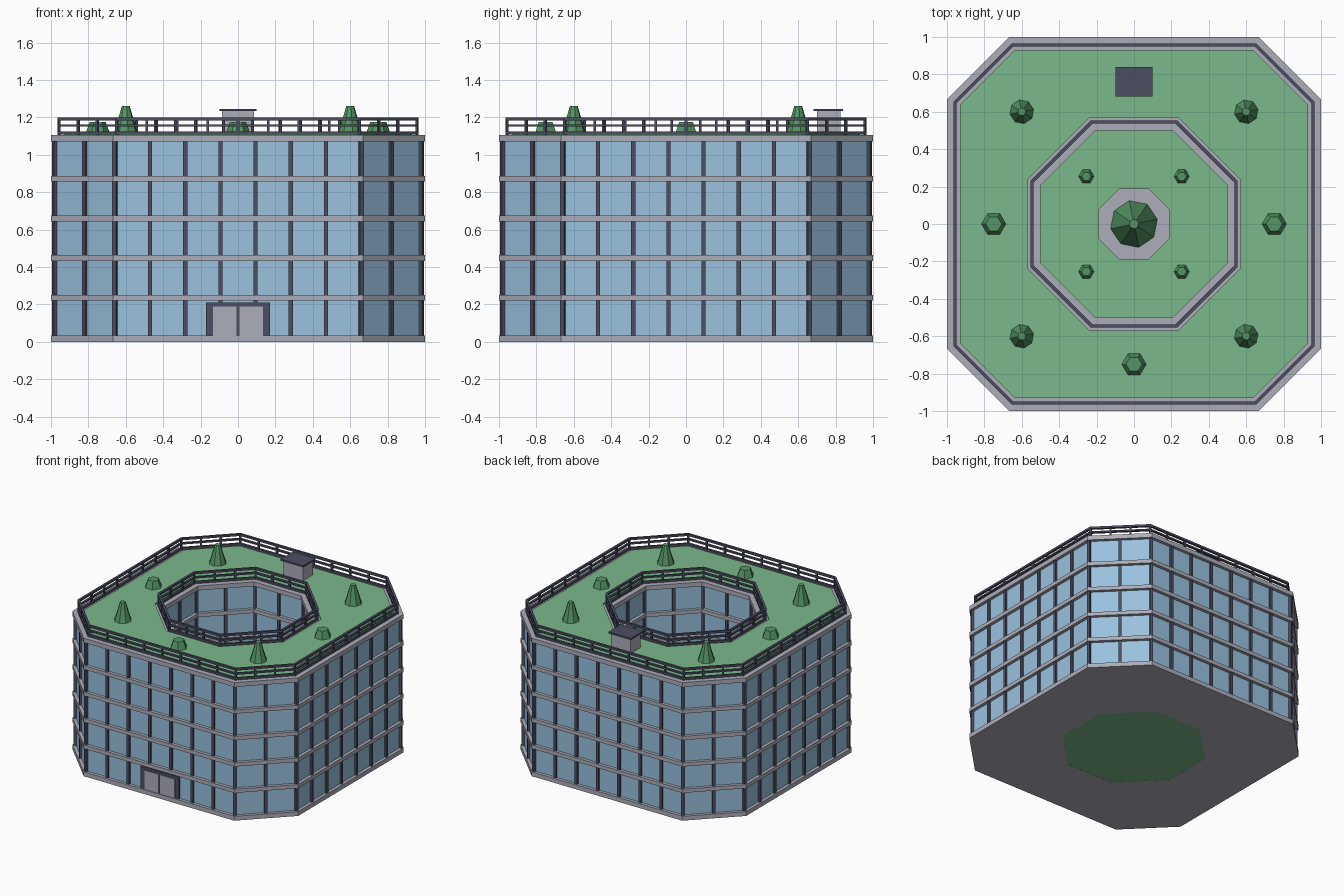
import bpy
import bmesh
import math
from mathutils import Vector, Matrix

if "Cube" in bpy.data.objects:
    bpy.data.objects.remove(bpy.data.objects["Cube"], do_unlink=True)


def material(name, *rgb):
    m = bpy.data.materials.new(name)
    m.use_nodes = True
    color = (*rgb, 1)
    m.diffuse_color = color
    m.node_tree.nodes["Principled BSDF"].inputs["Base Color"].default_value = color
    return m


GLASS = material("blue glass", .32, .54, .74)
CONCRETE = material("pale concrete", .42, .42, .49)
FRAME = material("dark metal", .073, .077, .122)
LAWN = material("lawn green", .195, .48, .26)
LEAF = material("leaf green", .09, .30, .127)

T = math.tan(math.pi / 8)
TOP = 1.105
LAWN_TOP = 1.115


def finish(name, bm, mat):
    bmesh.ops.recalc_face_normals(bm, faces=bm.faces)
    mesh = bpy.data.meshes.new(name)
    bm.to_mesh(mesh)
    bm.free()
    mesh.materials.append(mat)
    obj = bpy.data.objects.new(name, mesh)
    bpy.context.collection.objects.link(obj)
    return obj


def octagon(h, c):
    pts = [(h, -c), (h, c), (c, h), (-c, h), (-h, c), (-h, -c), (-c, -h), (c, -h)]
    return [Vector((x, y, 0)) for x, y in pts]


def outer(h):
    # Outline of the street facade, moved parallel to itself
    return octagon(h, .667 - (1 - h) * T)


def inner(h):
    # Regular outline of the courtyard
    return octagon(h, h * T)


def ring(bm, out, inn, z0, z1):
    loops = [[bm.verts.new(p + Vector((0, 0, z))) for p in pts]
             for pts, z in ((out, z0), (out, z1), (inn, z1), (inn, z0))]
    for a, b in zip(loops, loops[1:] + loops[:1]):
        for i in range(8):
            j = (i + 1) % 8
            bm.faces.new((a[i], a[j], b[j], b[i]))


def plate(name, pts, z0, z1, mat):
    bm = bmesh.new()
    face = bm.faces.new([bm.verts.new(p + Vector((0, 0, z0))) for p in pts])
    ext = bmesh.ops.extrude_face_region(bm, geom=[face], use_keep_orig=True)
    verts = [g for g in ext["geom"] if isinstance(g, bmesh.types.BMVert)]
    bmesh.ops.translate(bm, verts=verts, vec=(0, 0, z1 - z0))
    return finish(name, bm, mat)


def add_box(bm, center, size, angle=0):
    m = (Matrix.Translation(center) @ Matrix.Rotation(angle, 4, "Z")
         @ Matrix.Diagonal((*size, 1)))
    bmesh.ops.create_cube(bm, size=1, matrix=m)


def box(name, x0, x1, y0, y1, z0, z1, mat):
    bm = bmesh.new()
    add_box(bm, ((x0 + x1) / 2, (y0 + y1) / 2, (z0 + z1) / 2),
            (x1 - x0, y1 - y0, z1 - z0))
    return finish(name, bm, mat)


def posts(bm, pts, counts, width, depth, z0, z1):
    # Uprights along each side; counts alternate straight side, corner side
    for i in range(8):
        a, b = pts[i], pts[(i + 1) % 8]
        n = counts[i % 2]
        for k in range(n):
            p = a.lerp(b, k / n)
            angle = i * math.pi / 4 - (math.pi / 8 if k == 0 else 0)
            add_box(bm, (p.x, p.y, (z0 + z1) / 2), (depth, width, z1 - z0), angle)


# Glass body
bm = bmesh.new()
ring(bm, outer(.975), inner(.525), .01, TOP - .01)
finish("glass_walls", bm, GLASS)

# Floor slabs showing as bands
bm = bmesh.new()
ring(bm, outer(1), inner(.5), 0, .035)
for floor in range(1, 5):
    z = .01 + floor * .2115
    ring(bm, outer(1), inner(.5), z, z + .03)
ring(bm, outer(1), inner(.5), 1.07, TOP)
finish("floor_slabs", bm, CONCRETE)

# Window mullions
bm = bmesh.new()
posts(bm, outer(.978), (7, 2), .022, .024, .02, 1.08)
finish("street_mullions", bm, FRAME)
bm = bmesh.new()
posts(bm, inner(.522), (2, 2), .022, .024, .02, 1.08)
finish("courtyard_mullions", bm, FRAME)

# Roof lawn
bm = bmesh.new()
ring(bm, outer(.93), inner(.57), TOP - .005, LAWN_TOP)
finish("roof_lawn", bm, LAWN)

# Railings around roof and courtyard
for name, shape, h, counts in (("roof_railing", outer, .957, (8, 3)),
                               ("courtyard_railing", inner, .545, (3, 3))):
    bm = bmesh.new()
    for z0, z1 in ((1.108, 1.124), (1.15, 1.162), (1.184, 1.2)):
        ring(bm, shape(h + .009), shape(h - .009), z0, z1)
    posts(bm, shape(h), counts, .014, .014, TOP, 1.19)
    finish(name, bm, FRAME)

# Courtyard ground
plate("courtyard_lawn", inner(.505), .001, .03, LAWN)
plate("courtyard_paving", inner(.19), .02, .04, CONCRETE)

# Entrance
box("entrance_frame", -.17, .17, -.99, -.96, .035, .21, FRAME)
for side, x in (("right", -.07), ("left", .07)):
    box(side + "_door", x - .063, x + .063, -.995, -.98, .035, .188, CONCRETE)

# Roof access hut
box("hut_walls", -.085, .085, .7, .825, TOP, 1.235, CONCRETE)
box("hut_roof", -.1, .1, .683, .84, 1.233, 1.246, FRAME)


# Planting
def plant(name, x, y, z, sides, r0, r1, height, turn=0):
    bm = bmesh.new()
    m = Matrix.Translation((x, y, z + height / 2)) @ Matrix.Rotation(turn, 4, "Z")
    bmesh.ops.create_cone(bm, cap_ends=True, segments=sides, radius1=r0,
                          radius2=r1, depth=height, matrix=m)
    finish(name, bm, LEAF)


for sx in (-1, 1):
    for sy in (-1, 1):
        plant("roof_tree", sx * .6, sy * .6, LAWN_TOP - .005, 8, .066, .021, .152, .2)
        plant("courtyard_shrub", sx * .255, sy * .255, .028, 6, .042, .025, .05,
              math.pi / 6 * 3)
for x, y in ((-.75, 0), (.75, 0), (0, -.75)):
    plant("roof_shrub", x, y, LAWN_TOP - .005, 6, .067, .043, .065, math.pi / 2)
plant("courtyard_tree", 0, 0, .038, 8, .128, .025, .3, .2)
